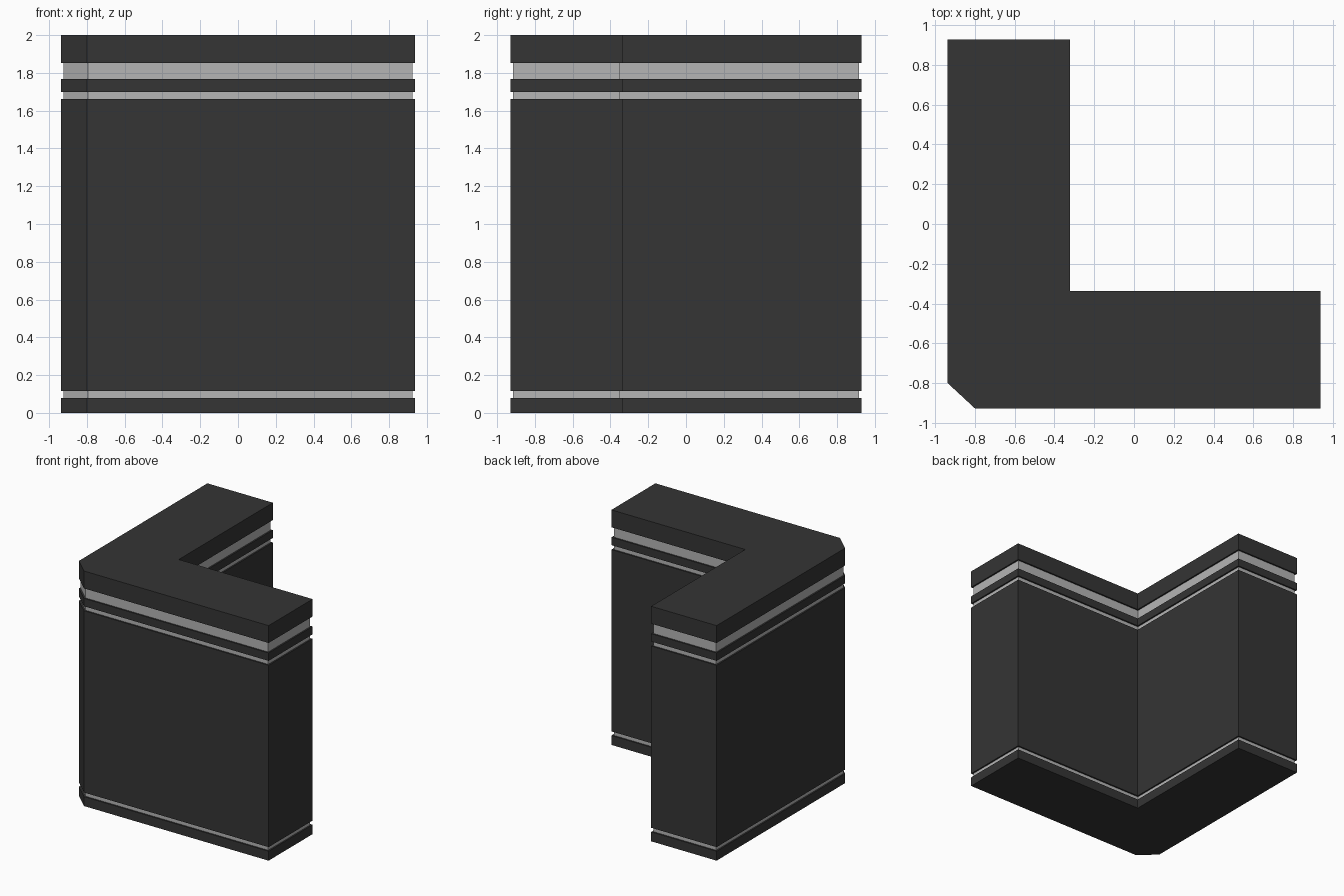
import bpy, bmesh
from mathutils import Vector

if "Cube" in bpy.data.objects:
    bpy.data.objects.remove(bpy.data.objects["Cube"])

# L-shaped footprint with a cut outer corner, counter-clockwise
FOOTPRINT = [Vector(p) for p in (
    (-0.938, 0.928), (-0.938, -0.80), (-0.80, -0.928), (0.938, -0.928),
    (0.938, -0.337), (-0.322, -0.337), (-0.322, 0.928))]
INSET = 0.013


def inset(points, d):
    """Move every edge inward by d, keeping mitred corners."""
    result = []
    for i, p in enumerate(points):
        a = (p - points[i - 1]).normalized()
        b = (points[(i + 1) % len(points)] - p).normalized()
        na, nb = Vector((-a.y, a.x)), Vector((-b.y, b.x))
        result.append(p + (na + nb) * d / (1 + na.dot(nb)))
    return result


def prism(name, points, z0, z1, material):
    bm = bmesh.new()
    base = bm.faces.new([bm.verts.new((p.x, p.y, z0)) for p in points])
    top = bmesh.ops.extrude_face_region(bm, geom=[base], use_keep_orig=True)
    verts = [g for g in top["geom"] if isinstance(g, bmesh.types.BMVert)]
    bmesh.ops.translate(bm, verts=verts, vec=(0, 0, z1 - z0))
    bmesh.ops.recalc_face_normals(bm, faces=bm.faces)
    mesh = bpy.data.meshes.new(name)
    bm.to_mesh(mesh)
    bm.free()
    mesh.materials.append(material)
    obj = bpy.data.objects.new(name, mesh)
    bpy.context.collection.objects.link(obj)
    return obj


def colour(name, value):
    mat = bpy.data.materials.new(name)
    mat.diffuse_color = (value, value, value, 1)
    mat.use_nodes = True
    mat.node_tree.nodes["Principled BSDF"].inputs["Base Color"].default_value = mat.diffuse_color
    return mat


dark = colour("dark_panel", 0.035)
light = colour("light_strip", 0.46)
groove = inset(FOOTPRINT, INSET)

# Dark full-size slabs
for name, z0, z1 in (("plinth", 0, 0.08), ("main_body", 0.115, 1.662),
                     ("upper_band", 1.70, 1.767), ("top_slab", 1.852, 2.0)):
    prism(name, FOOTPRINT, z0, z1, dark)

# Light recessed strips between the slabs
for name, z0, z1 in (("lower_strip", 0.08, 0.115), ("middle_strip", 1.662, 1.70),
                     ("upper_strip", 1.767, 1.852)):
    prism(name, groove, z0, z1, light)
